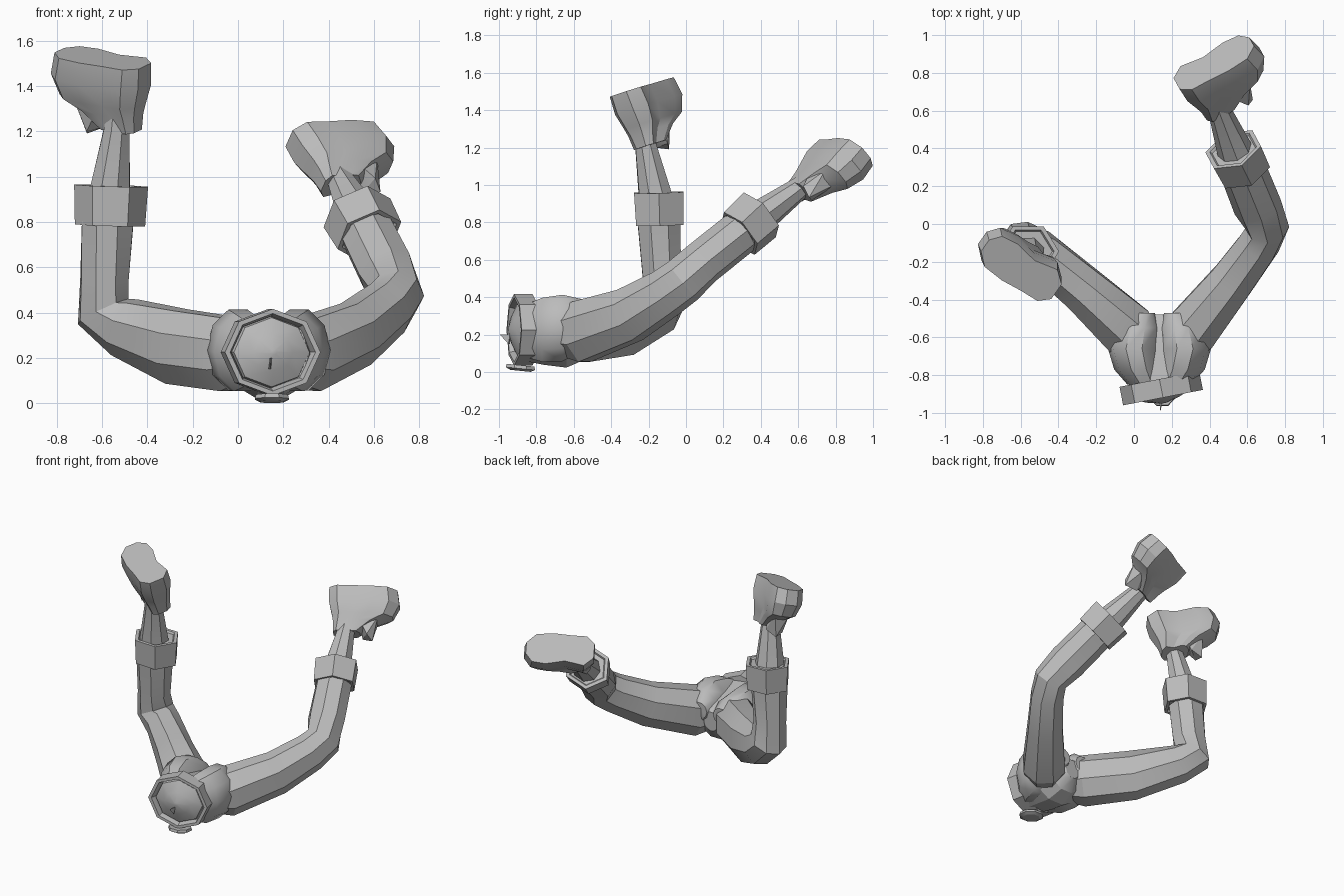
import bpy, bmesh, math
from mathutils import Vector as V

old = bpy.data.objects.get("Cube")
if old:
    bpy.data.objects.remove(old)

grey = bpy.data.materials.new("plain grey")
grey.use_nodes = True
grey.diffuse_color = (0.5, 0.5, 0.5, 1)
grey.node_tree.nodes["Principled BSDF"].inputs["Base Color"].default_value = (0.5, 0.5, 0.5, 1)


def finish(name, bm, angle=25):
    bmesh.ops.recalc_face_normals(bm, faces=bm.faces)
    mesh = bpy.data.meshes.new(name)
    bm.to_mesh(mesh)
    bm.free()
    mesh.materials.append(grey)
    ob = bpy.data.objects.new(name, mesh)
    bpy.context.collection.objects.link(ob)
    bpy.ops.object.select_all(action="DESELECT")
    ob.select_set(True)
    bpy.context.view_layer.objects.active = ob
    bpy.ops.object.shade_smooth_by_angle(angle=math.radians(angle))
    return ob


def skin(name, rings, closed=False, angle=25):
    """Bridge equal-sized loops of points; cap the ends or close the loop."""
    bm = bmesh.new()
    loops = [[bm.verts.new(p) for p in ring] for ring in rings]
    pairs = list(zip(loops, loops[1:]))
    if closed:
        pairs.append((loops[-1], loops[0]))
    for a, b in pairs:
        n = len(a)
        for i in range(n):
            j = (i + 1) % n
            bm.faces.new((a[i], a[j], b[j], b[i]))
    if not closed:
        bm.faces.new(loops[0])
        bm.faces.new(loops[-1])
    return finish(name, bm, angle)


def ring(center, axis, r1, r2, sides, ref, turn=0.0):
    """Polygon around an axis; r1 runs across ref, r2 runs along it."""
    axis = V(axis).normalized()
    u = V(ref).cross(axis).normalized()
    v = axis.cross(u)
    pts = []
    for i in range(sides):
        a = math.tau * i / sides + turn
        pts.append(V(center) + u * r1 * math.cos(a) + v * r2 * math.sin(a))
    return pts


def hull(name, points):
    bm = bmesh.new()
    for p in points:
        bm.verts.new(p)
    bmesh.ops.convex_hull(bm, input=bm.verts)
    return finish(name, bm)


def limb(name, stations, ref):
    """Tapered tube whose rings follow the path between stations."""
    pts = [V(s[0]) for s in stations]
    rings = []
    for i, (c, r1, r2) in enumerate(stations):
        before = (pts[i] - pts[i - 1]).normalized() if i else V()
        after = (pts[i + 1] - pts[i]).normalized() if i + 1 < len(pts) else V()
        rings.append(ring(c, before + after, r1, r2, 8, ref, math.pi / 8))
    return skin(name, rings)


def cuff(name, bottom, top, r, ref):
    """Six-sided band around the shin with a shallow recess at each end."""
    bottom, top = V(bottom), V(top)
    axis = top - bottom
    lo, hi = bottom + axis * 0.1, top - axis * 0.08
    spec = [(bottom, r * 0.97), (top, r * 1.02), (top, r * 0.86),
            (hi, r * 0.8), (hi, r * 0.45), (lo, r * 0.45), (lo, r * 0.8), (bottom, r * 0.83)]
    return skin(name, [ring(c, axis, q, q * 0.94, 6, ref) for c, q in spec], True)


# Sole outline: lengthwise fraction, inward fraction, heel to toe and back
OUTLINE = [(0, -.45), (0, .45), (.14, .95), (.42, .72), (.7, .95), (.9, .85),
           (1, .35), (1, -.35), (.86, -.9), (.6, -1), (.35, -.92), (.12, -.9)]


def foot(side, center, toe, normal, inward):
    """Boot from sole to ankle opening, with a loose tongue at the instep."""
    n = V(normal).normalized()
    t = V(toe)
    t = (t - n * t.dot(n)).normalized()
    w = n.cross(t) * inward
    c = V(center)
    levels = [(0, -.24, .215, .11), (.1, -.235, .235, .118), (.19, -.21, .195, .1),
              (.235, -.2, .09, .085), (.31, -.195, -.015, .07)]
    rings = [[c + t * (a + (b - a) * f) + w * h * g - n * d for f, g in OUTLINE]
             for d, a, b, h in levels]
    skin(side + "_boot", rings)
    tongue = [(-.02, -.07, .23), (-.02, .04, .23), (.1, -.06, .2), (.1, .04, .2),
              (.07, -.01, .36), (.035, -.065, .33), (.0, .04, .33)]
    hull(side + "_boot_tongue", [c + t * s + w * q - n * d for s, q, d in tongue])


# Right leg: thigh swings out, shin rises straight up
limb("right_leg", [
    ((.05, -.65, .21), .12, .13), ((-.03, -.565, .215), .16, .175),
    ((-.27, -.345, .25), .132, .178), ((-.5, -.15, .335), .12, .14),
    ((-.595, -.11, .405), .125, .13), ((-.59, -.13, .54), .11, .115),
    ((-.575, -.145, .8), .125, .12)], (.5, -.5, .6))
limb("right_lower_shin", [
    ((-.575, -.15, .79), .11, .11), ((-.565, -.165, .95), .098, .09),
    ((-.535, -.215, 1.21), .062, .06), ((-.53, -.23, 1.3), .055, .055)], (.5, -.5, .1))
cuff("right_cuff", (-.565, -.14, .785), (-.56, -.145, .96), .16, (0, -1, 0))
foot("right", (-.61, -.23, 1.525), (-.84, .54, .16), (-.02, -.305, .952), -1)

# Left leg: thigh swings out, shin angles back and up
limb("left_leg", [
    ((.23, -.66, .21), .12, .13), ((.31, -.56, .215), .15, .175),
    ((.52, -.3, .305), .125, .155), ((.66, -.11, .42), .115, .135),
    ((.705, -.02, .485), .115, .13), ((.655, .09, .585), .13, .12),
    ((.575, .29, .745), .125, .12)], (-.3, -.4, .8))
limb("left_lower_shin", [
    ((.58, .29, .745), .11, .11), ((.53, .4, .83), .095, .09),
    ((.45, .61, .985), .06, .06), ((.425, .68, 1.04), .055, .055)], (-.3, -.4, .8))
cuff("left_cuff", (.58, .285, .74), (.525, .395, .84), .158, (-.3, -.4, .8))
foot("left", (.435, .86, 1.17), (.87, .48, 0), (-.36, .64, .68), 1)

# Crotch block between the hips, running back from the waist
skin("pelvis", [ring(c, (0, 1, 0), r1, r2, 10, (0, 0, 1)) for c, r1, r2 in [
    ((.145, -.86, .22), .17, .17), ((.145, -.76, .2), .2, .17),
    ((.14, -.64, .18), .2, .165), ((.135, -.54, .19), .14, .13),
    ((.13, -.48, .21), .06, .07)]])

# Hips and buttocks, flaring from the belt either side of a cleft
HIP = [(-.85, .07, .22, .1, .15), (-.77, .11, .225, .13, .18),
       (-.66, .135, .235, .138, .187), (-.55, .115, .25, .12, .145),
       (-.47, .085, .27, .06, .06)]
for name, side in (("right_buttock", -1), ("left_buttock", 1)):
    skin(name, [ring((.135 + side * dx, y, z), (0, 1, 0), rx, rz, 10, (0, 0, 1))
                for y, dx, z, rx, rz in HIP], angle=40)

# Belt band and the domed waist end inside it
waist = V((.145, -.875, .225))
out = V((.19, -.98, 0))
band = [(-.055, .215), (.045, .215), (.045, .192), (.015, .18), (-.055, .17)]
skin("belt", [ring(waist + out * d, out, r, r * .89, 8, (0, 0, 1)) for d, r in band], True)
skin("waist_end", [ring(waist + out * d, out, r, r * .9, 8, (0, 0, 1)) for d, r in
                   [(-.02, .18), (.02, .17), (.055, .09), (.075, .012)]])
hull("waist_tip", [(.135, -.94, .15), (.15, -.94, .2), (.14, -.995, .2), (.145, -.95, .15)])

# Buckle on the underside of the belt
skin("buckle", [ring((.15, -.885, z), (0, .1, 1), r * .95, r, 8, (0, 1, 0), math.pi / 8)
                for z, r in [(.006, .06), (.018, .085), (.036, .08)]])
